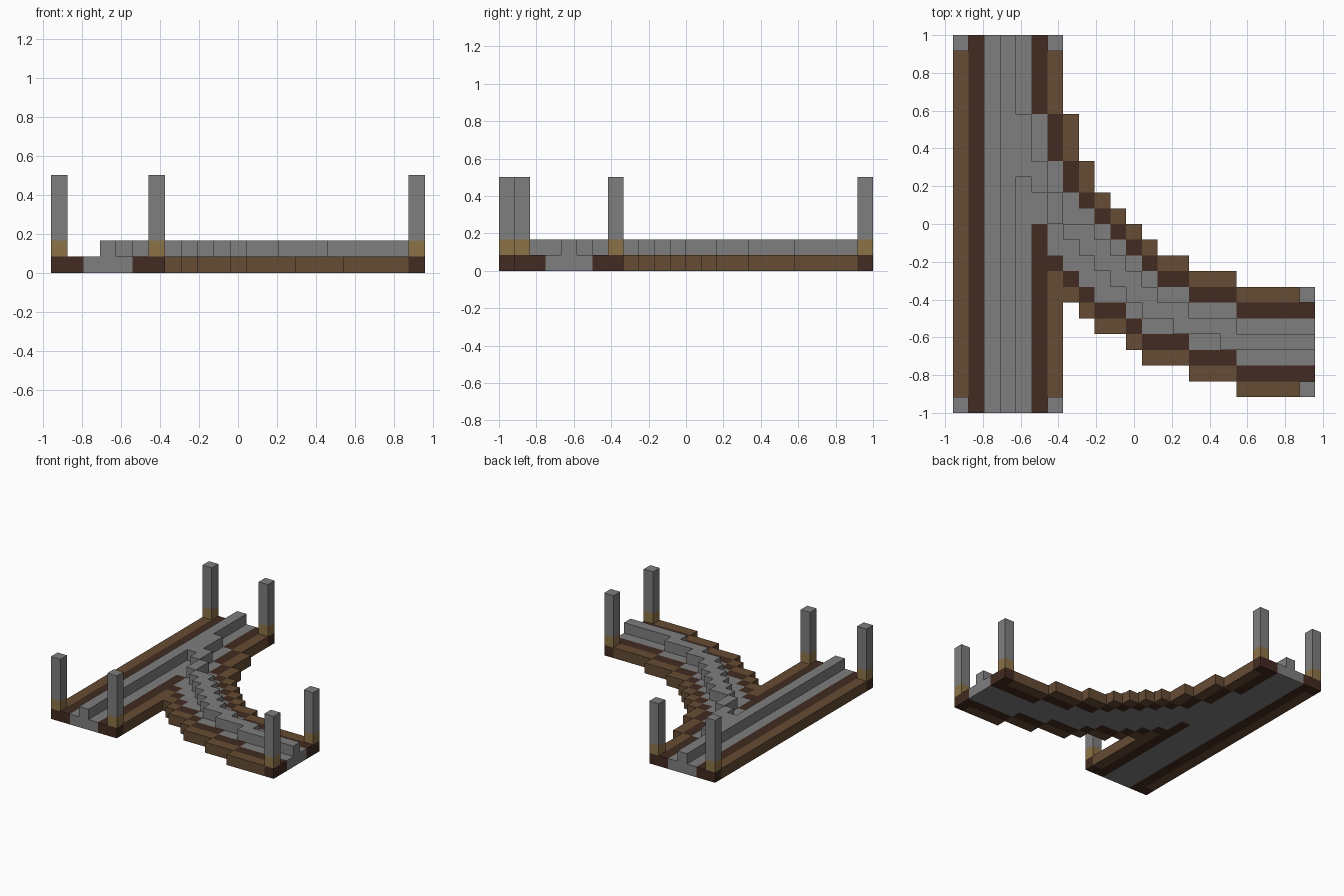
import bpy
import bmesh

UNIT = 1 / 12          # edge length of one block
WIDTH, LENGTH = 23, 24  # footprint in blocks

default_cube = bpy.data.objects.get("Cube")
if default_cube:
    bpy.data.objects.remove(default_cube, do_unlink=True)


def make_material(name, color):
    material = bpy.data.materials.new(name)
    material.use_nodes = True
    material.diffuse_color = (*color, 1)
    shader = material.node_tree.nodes["Principled BSDF"]
    shader.inputs["Base Color"].default_value = (*color, 1)
    shader.inputs["Roughness"].default_value = 0.9
    return material


stone = make_material("stone grey", (0.21, 0.21, 0.21))
wood = make_material("brown wood", (0.13, 0.072, 0.033))
dark_wood = make_material("dark wood", (0.054, 0.024, 0.015))
tan = make_material("tan wood", (0.26, 0.17, 0.063))


def strip(first_col, last_col, first_row, last_row):
    """All block positions in an inclusive rectangle."""
    return {(i, j) for i in range(first_col, last_col + 1)
            for j in range(first_row, last_row + 1)}


def build_blocks(name, cells, bottom, top, material):
    """Extrude a set of blocks between two levels, keeping only the outer skin."""
    bm = bmesh.new()

    def quad(*corners):
        bm.faces.new([bm.verts.new(((x - WIDTH / 2) * UNIT,
                                    (y - LENGTH / 2) * UNIT,
                                    z * UNIT)) for x, y, z in corners])

    for i, j in sorted(cells):
        ring = [(i, j), (i + 1, j), (i + 1, j + 1), (i, j + 1)]
        neighbours = [(i, j - 1), (i + 1, j), (i, j + 1), (i - 1, j)]
        quad(*[(x, y, top) for x, y in ring])
        quad(*[(x, y, bottom) for x, y in reversed(ring)])
        for k, neighbour in enumerate(neighbours):
            if neighbour not in cells:
                a, b = ring[k], ring[(k + 1) % 4]
                quad((*a, bottom), (*b, bottom), (*b, top), (*a, top))
    bmesh.ops.remove_doubles(bm, verts=bm.verts, dist=UNIT / 100)
    bmesh.ops.dissolve_limit(bm, angle_limit=0.01, verts=bm.verts, edges=bm.edges)
    mesh = bpy.data.meshes.new(name)
    bm.to_mesh(mesh)
    bm.free()
    mesh.materials.append(material)
    obj = bpy.data.objects.new(name, mesh)
    bpy.context.collection.objects.link(obj)
    return obj


END = LENGTH - 1

# Straight track: outer kerb, inner kerb, bed, and the opening for the branch
kerb = strip(0, 0, 0, END) | strip(6, 6, 0, 8) | strip(6, 6, 19, END)
inner = strip(1, 1, 0, END) | strip(5, 5, 0, 11) | strip(5, 5, 19, END)
inner |= strip(6, 6, 9, 9) | strip(6, 6, 16, 18)
bed = strip(2, 4, 0, END) | strip(5, 5, 12, 18) | strip(6, 6, 10, 15)

# Branch: first column, last column, row of near and far inner kerb
branch = [(7, 7, 8, 14), (8, 8, 7, 13), (9, 9, 6, 12), (10, 10, 6, 11),
          (11, 11, 5, 10), (12, 12, 4, 9), (13, 14, 4, 8),
          (15, 17, 3, 7), (18, 22, 2, 6)]
for first, last, near, far in branch:
    bed |= strip(first, last, near + 1, far - 1)
    inner |= strip(first, last, near, near) | strip(first, last, far, far)
    kerb |= strip(first, last, near - 1, near - 1)
    if first > 8:
        kerb |= strip(first, last, far + 1, far + 1)
# Longer steps where the far kerb meets the straight track
inner |= strip(7, 7, 15, 15)
kerb |= strip(7, 7, 16, 18) | strip(8, 8, 14, 15)

# Raised centre rails
straight_rail = strip(3, 3, 0, END)
branch_rail = strip(4, 4, 15, 18) | strip(5, 5, 14, 15) | strip(6, 6, 12, 13)
for i in range(7, 13):
    branch_rail |= strip(i, i, 18 - i, 19 - i if i > 7 else 11)
branch_rail |= strip(13, 14, 6, 6) | strip(14, 17, 5, 5) | strip(17, 22, 4, 4)

# Corner posts standing on dark footings
corners = {"front_right": (0, 0), "front_left": (6, 0),
           "back_right": (0, END), "back_left": (6, END),
           "branch_front": (22, 1), "branch_back": (22, 7)}
footings = set(corners.values())

build_blocks("track_bed", bed, 0, 1, stone)
build_blocks("inner_kerb", inner | footings, 0, 1, dark_wood)
build_blocks("outer_kerb", kerb - footings, 0, 1, wood)
build_blocks("straight_rail", straight_rail, 1, 2, stone)
build_blocks("branch_rail", branch_rail, 1, 2, stone)
for name, cell in corners.items():
    build_blocks(name + "_post_base", {cell}, 1, 2, tan)
    build_blocks(name + "_post", {cell}, 2, 6, stone)
